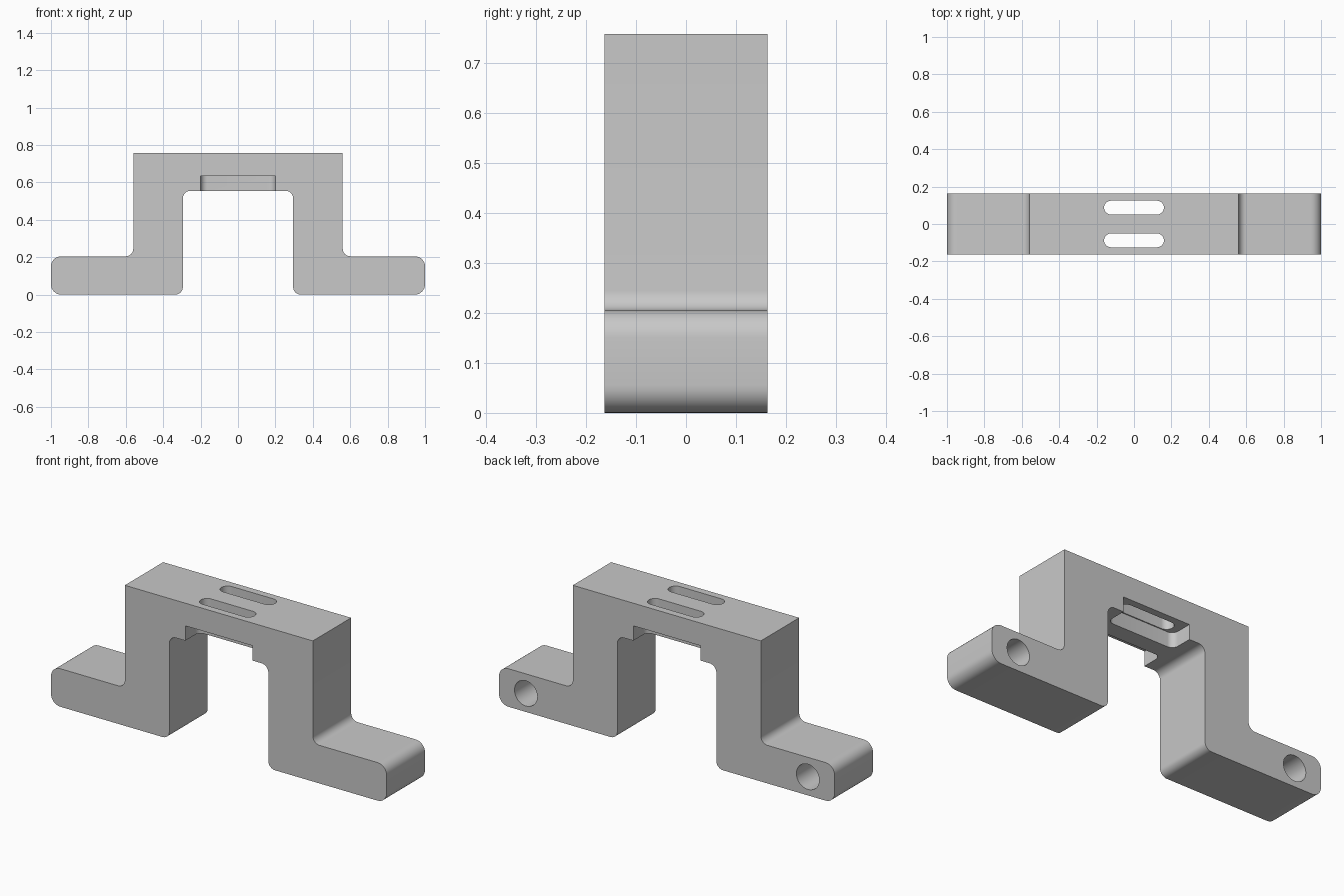
import bpy, bmesh, math
from mathutils import Vector, Matrix

cube = bpy.data.objects.get("Cube")
if cube:
    bpy.data.objects.remove(cube, do_unlink=True)

grey = bpy.data.materials.new("plain_grey")
grey.use_nodes = True
grey.diffuse_color = (0.58, 0.58, 0.58, 1)
grey.node_tree.nodes["Principled BSDF"].inputs["Base Color"].default_value = (0.58, 0.58, 0.58, 1)


def rounded(corners, steps=8):
    """Turn (x, y, radius) corners into an outline with arc fillets."""
    out = []
    for i, (x, y, r) in enumerate(corners):
        p = Vector((x, y))
        if r == 0:
            out.append(p)
            continue
        a = (Vector(corners[i - 1][:2]) - p).normalized()
        b = (Vector(corners[(i + 1) % len(corners)][:2]) - p).normalized()
        centre = p + (a + b) * r          # all corners are right angles
        for s in range(steps + 1):
            t = s / steps * math.pi / 2
            out.append(centre - b * r * math.cos(t) - a * r * math.sin(t))
    return out


def prism(name, corners, low, high, upright=True):
    """Extrude an outline along z, or along y when not upright."""
    bm = bmesh.new()
    face = bm.faces.new([bm.verts.new((p.x, p.y, low)) for p in rounded(corners)])
    ext = bmesh.ops.extrude_face_region(bm, geom=[face])
    top = [v for v in ext["geom"] if isinstance(v, bmesh.types.BMVert)]
    bmesh.ops.translate(bm, verts=top, vec=(0, 0, high - low))
    if not upright:
        bm.transform(Matrix.Rotation(math.pi / 2, 4, "X"))
    bmesh.ops.recalc_face_normals(bm, faces=bm.faces)
    mesh = bpy.data.meshes.new(name)
    bm.to_mesh(mesh)
    bm.free()
    mesh.materials.append(grey)
    obj = bpy.data.objects.new(name, mesh)
    bpy.context.collection.objects.link(obj)
    return obj


def box(x0, x1, y0, y1, r_low, r_high):
    return [(x0, y0, r_low), (x1, y0, r_low), (x1, y1, r_high), (x0, y1, r_high)]


# Bridge body with two feet, from a mirrored half outline
DEPTH = 0.163
half = [(0.295, 0.555, 0.04), (0.295, 0, 0.04), (1, 0, 0.055),
        (1, 0.205, 0.055), (0.56, 0.205, 0.04), (0.56, 0.757, 0)]
outline = half + [(-x, z, r) for x, z, r in reversed(half)]
body = prism("bridge_bracket", outline, -DEPTH, DEPTH, upright=False)

cutters = []
for side in (1, -1):
    # Strap slots through the top
    cutters.append(prism("strap_slot", box(-0.16, 0.16, side * 0.0875 - 0.037, side * 0.0875 + 0.037,
                                           0.0369, 0.0369), 0.4, 0.9))
    # Strap recesses under the beam, either side of a central rib
    inner, outer = side * 0.045, side * 0.3
    cutters.append(prism("strap_recess", box(-0.2, 0.2, inner, outer, 0.035, 0), 0.5, 0.635))
    # Blind screw holes in the back of the feet
    bpy.ops.mesh.primitive_cylinder_add(vertices=40, radius=0.068, depth=0.4,
                                        location=(side * 0.84, 0.13, 0.1),
                                        rotation=(math.pi / 2, 0, 0))
    hole = bpy.context.object
    hole.name = "screw_hole"
    hole.data.materials.append(grey)
    cutters.append(hole)

for cutter in cutters:
    cutter.hide_render = True
    mod = body.modifiers.new(cutter.name, "BOOLEAN")
    mod.operation = "DIFFERENCE"
    mod.solver = "EXACT"
    mod.object = cutter

# Bake the cuts and drop the cutters
bpy.context.view_layer.update()
baked = bpy.data.meshes.new_from_object(body.evaluated_get(bpy.context.evaluated_depsgraph_get()))
body.modifiers.clear()
body.data = baked
for cutter in cutters:
    bpy.data.objects.remove(cutter, do_unlink=True)

bpy.ops.object.select_all(action="DESELECT")
body.select_set(True)
bpy.context.view_layer.objects.active = body
bpy.ops.object.shade_smooth_by_angle(angle=math.radians(30))
